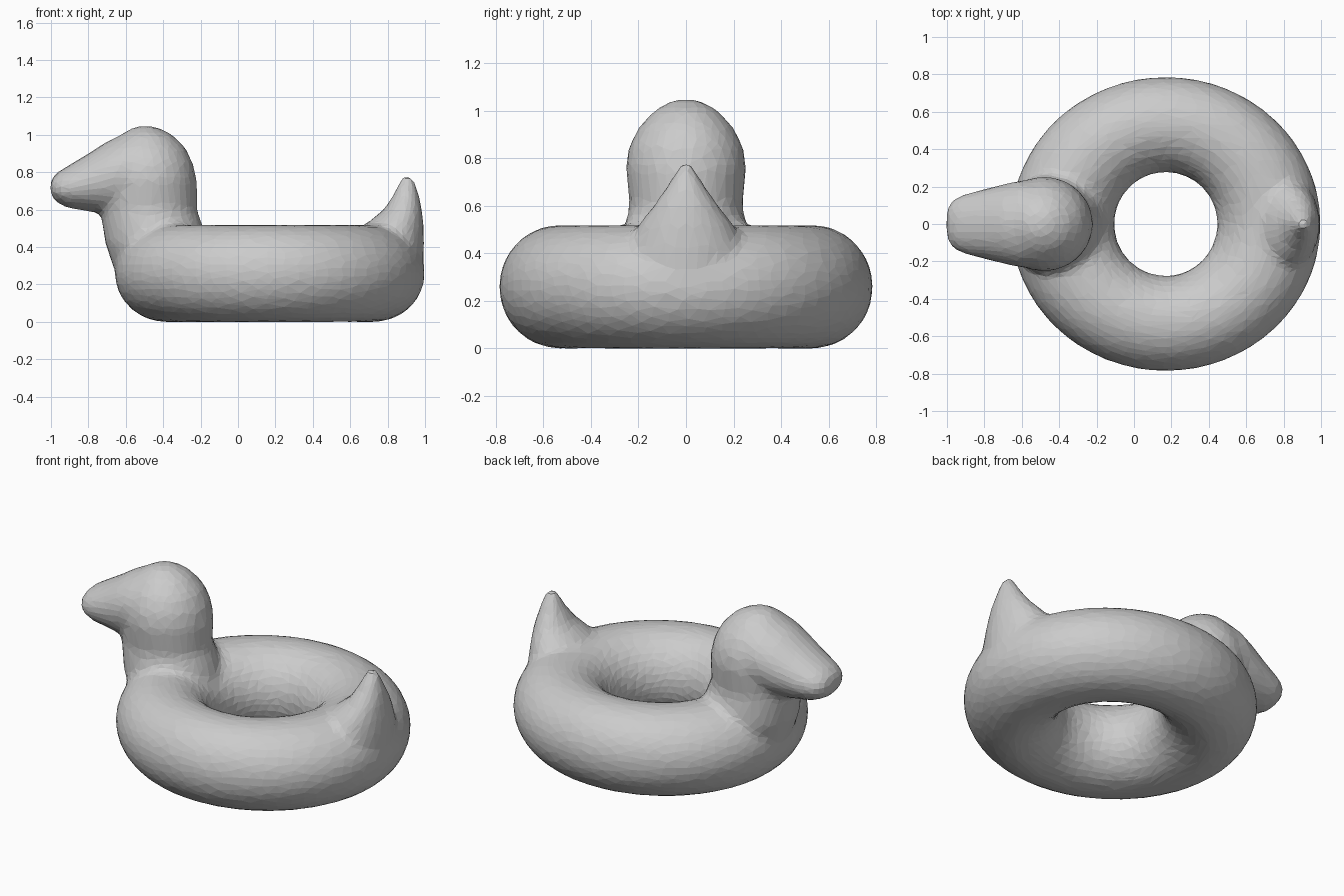
import bpy, bmesh
from math import cos, sin, tau

if "Cube" in bpy.data.objects:
    bpy.data.objects.remove(bpy.data.objects["Cube"], do_unlink=True)

grey = bpy.data.materials.new("soft grey")
grey.use_nodes = True
colour = (0.6, 0.6, 0.6, 1)
grey.diffuse_color = colour
grey.node_tree.nodes["Principled BSDF"].inputs["Base Color"].default_value = colour

SIDES = 32
bm = bmesh.new()


def loft(rings, closed=False):
    """Skin a list of point rings, capped at the ends or closed into a loop."""
    loops = [[bm.verts.new(p) for p in ring] for ring in rings]
    pairs = list(zip(loops, loops[1:]))
    if closed:
        pairs.append((loops[-1], loops[0]))
    else:
        bm.faces.new(loops[0])
        bm.faces.new(loops[-1])
    for a, b in pairs:
        for i in range(len(a)):
            j = (i + 1) % len(a)
            bm.faces.new((a[i], a[j], b[j], b[i]))


def angles(n):
    return [tau * i / n for i in range(n)]


def upright(sections):
    """Stack ellipses given as (z, x min, x max, half width)."""
    loft([[((lo + hi) / 2 + (hi - lo) / 2 * cos(a), w * sin(a), z)
           for a in angles(SIDES)] for z, lo, hi, w in sections])


def lengthwise(sections):
    """String ellipses along x given as (x, z min, z max, half width)."""
    loft([[(x, w * cos(a), (lo + hi) / 2 + (hi - lo) / 2 * sin(a))
           for a in angles(SIDES)] for x, lo, hi, w in sections])


# Inflated ring
loft([[(0.17 + (0.552 + 0.277 * cos(v)) * cos(u),
        (0.532 + 0.255 * cos(v)) * sin(u),
        0.259 + 0.26 * sin(v)) for v in angles(SIDES)]
      for u in angles(64)], closed=True)

# Breast, neck and round head
upright([(0.2, -0.6, -0.2, 0.15), (0.3, -0.67, -0.16, 0.24),
         (0.42, -0.71, -0.16, 0.27), (0.52, -0.725, -0.19, 0.255),
         (0.6, -0.735, -0.22, 0.238), (0.68, -0.74, -0.22, 0.246),
         (0.76, -0.74, -0.22, 0.255), (0.85, -0.73, -0.24, 0.24),
         (0.93, -0.70, -0.28, 0.2), (1.0, -0.63, -0.35, 0.135),
         (1.035, -0.57, -0.42, 0.075), (1.05, -0.52, -0.47, 0.03)])

# Broad beak
lengthwise([(-0.45, 0.64, 1.0, 0.2), (-0.6, 0.6, 1.01, 0.235),
            (-0.7, 0.58, 0.965, 0.213), (-0.8, 0.59, 0.9, 0.187),
            (-0.9, 0.605, 0.84, 0.163), (-0.96, 0.63, 0.805, 0.14),
            (-0.99, 0.66, 0.775, 0.105), (-1.005, 0.69, 0.745, 0.06)])

# Pointed tail
upright([(0.25, 0.72, 0.99, 0.2), (0.42, 0.62, 0.995, 0.25),
         (0.52, 0.68, 0.992, 0.2), (0.6, 0.78, 0.984, 0.138),
         (0.68, 0.83, 0.968, 0.082), (0.74, 0.856, 0.95, 0.048),
         (0.785, 0.875, 0.93, 0.02)])

bmesh.ops.recalc_face_normals(bm, faces=bm.faces)
mesh = bpy.data.meshes.new("duck_swim_ring")
bm.to_mesh(mesh)
bm.free()
mesh.materials.append(grey)
ring = bpy.data.objects.new("duck_swim_ring", mesh)
bpy.context.collection.objects.link(ring)

# Fuse the parts into one skin, soften the joins and facet it
fuse = ring.modifiers.new("fuse", "REMESH")
fuse.mode = "VOXEL"
fuse.voxel_size = 0.022
soften = ring.modifiers.new("soften", "SMOOTH")
soften.factor = 0.5
soften.iterations = 10
facet = ring.modifiers.new("facet", "DECIMATE")
facet.ratio = 0.12
